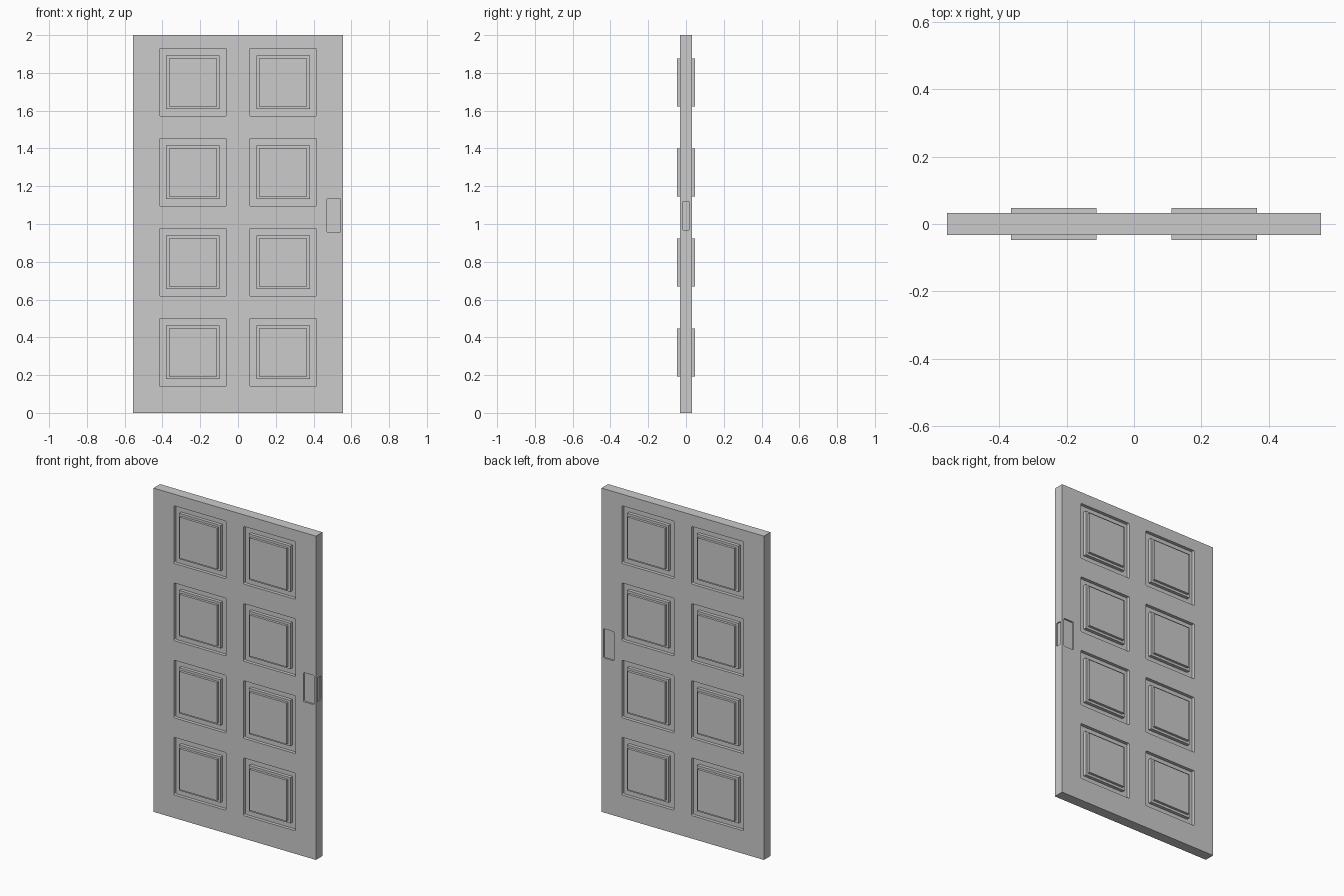
import bpy, bmesh
from mathutils import Vector

if "Cube" in bpy.data.objects:
    bpy.data.objects.remove(bpy.data.objects["Cube"])

W, T, H = 0.555, 0.032, 2.0          # half width, half thickness, height
RECESS = 0.02                        # groove depth


def make_boxes(name, boxes, radius=0.0, helper=False):
    """One object from (centre, half size, axis) boxes; edges along axis get rounded."""
    mesh = bpy.data.meshes.new(name)
    bm = bmesh.new()
    for centre, half, axis in boxes:
        verts = bmesh.ops.create_cube(bm, size=2)["verts"]
        for v in verts:
            v.co = Vector([c + h * k for c, h, k in zip(centre, half, v.co)])
        if radius:
            edges = {e for v in verts for e in v.link_edges
                     if abs((e.verts[0].co - e.verts[1].co).normalized()[axis]) > 0.9}
            bmesh.ops.bevel(bm, geom=list(edges), offset=radius, segments=3,
                            profile=0.5, affect='EDGES')
    bm.to_mesh(mesh)
    bm.free()
    obj = bpy.data.objects.new(name, mesh)
    bpy.context.collection.objects.link(obj)
    if helper:
        obj.hide_render = True
        obj.display_type = 'WIRE'
    return obj


def boolean(target, other, operation):
    mod = target.modifiers.new(other.name, 'BOOLEAN')
    mod.operation = operation
    mod.solver = 'EXACT'
    mod.object = other


centres = [(sx * 0.2385, 0.32 + i * 0.4767) for sx in (-1, 1) for i in range(4)]

# Door slab
door = make_boxes("door_slab", [((0, 0, H / 2), (W, T, H / 2), 1)])

# Square recesses on both faces
recesses = make_boxes("panel_recess_cutter",
                      [((x, s * (T - RECESS + 0.05), z), (0.178, 0.05, 0.178), 1)
                       for x, z in centres for s in (-1, 1)], 0.006, True)

# Flush pulls on both faces and on the lock edge
pulls = make_boxes("flush_pull_cutter",
                   [((0.506, s * (T - 0.01 + 0.05), 1.045), (0.035, 0.05, 0.09), 1)
                    for s in (-1, 1)] +
                   [((W - 0.008 + 0.05, 0, 1.043), (0.05, 0.019, 0.074), 0)], 0.005, True)

# Stepped panels: a flush border and a raised field
borders = make_boxes("panel_border",
                     [((x, 0, z), (0.1415, T, 0.1415), 1) for x, z in centres], 0, True)
fields = make_boxes("panel_field",
                    [((x, 0, z), (0.127, 0.047, 0.127), 1) for x, z in centres], 0, True)

boolean(door, recesses, 'DIFFERENCE')
boolean(door, pulls, 'DIFFERENCE')
boolean(door, borders, 'UNION')
boolean(door, fields, 'UNION')
